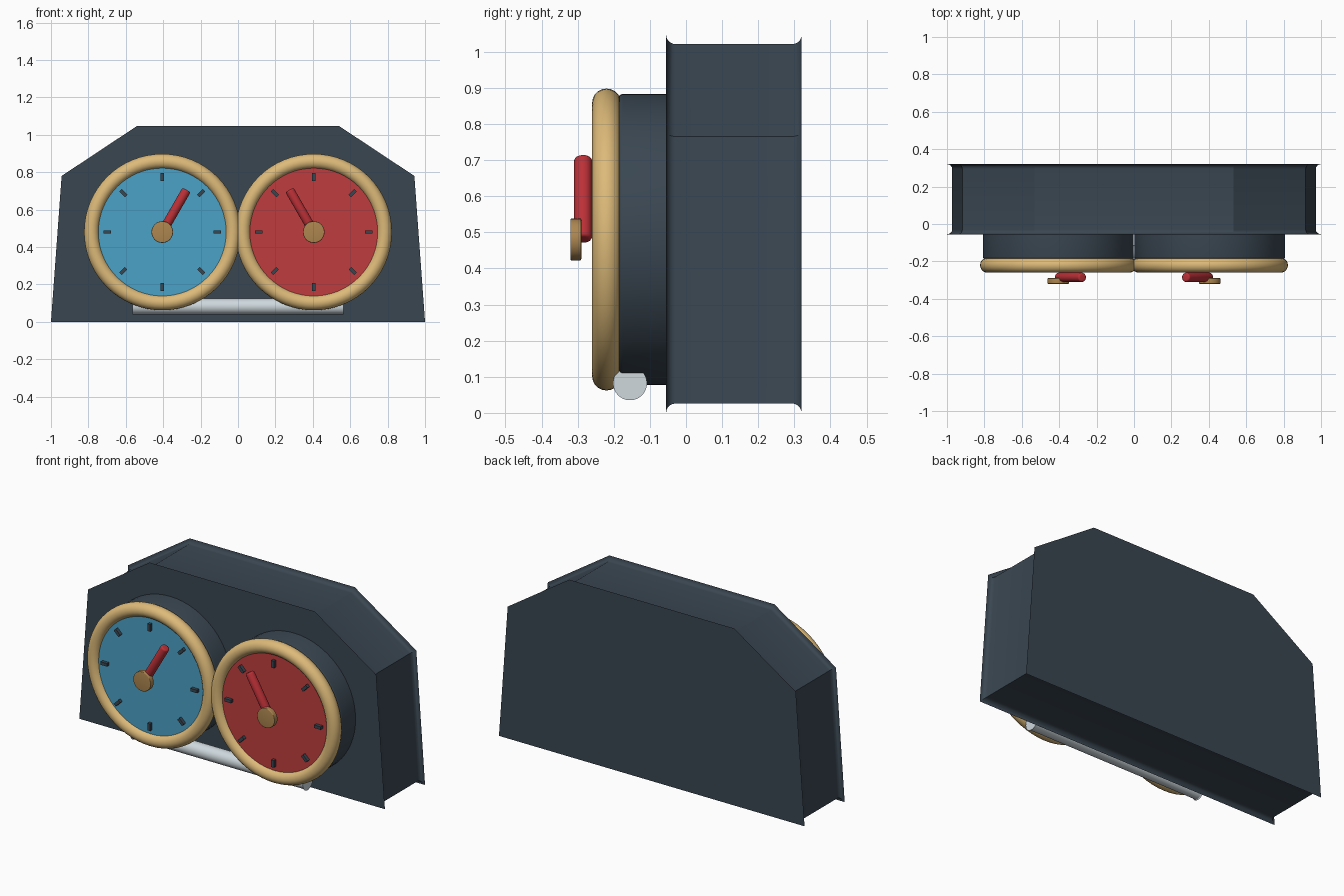
import bpy
import math
from mathutils import Vector, Matrix

cube = bpy.data.objects.get("Cube")
if cube:
    bpy.data.objects.remove(cube, do_unlink=True)


def material(name, rgb, rough=0.6):
    m = bpy.data.materials.new(name)
    m.use_nodes = True
    colour = (*rgb, 1)
    m.diffuse_color = colour
    bsdf = next(n for n in m.node_tree.nodes if n.type == "BSDF_PRINCIPLED")
    bsdf.inputs["Base Color"].default_value = colour
    bsdf.inputs["Roughness"].default_value = rough
    return m


slate = material("slate", (0.042, 0.062, 0.083))
cream_gold = material("cream gold", (0.72, 0.49, 0.19))
bronze = material("bronze", (0.42, 0.24, 0.08))
sky_blue = material("sky blue", (0.07, 0.36, 0.58))
brick_red = material("brick red", (0.52, 0.046, 0.048))
needle_red = material("needle red", (0.5, 0.03, 0.038))
silver = material("silver", (0.62, 0.69, 0.73))


def finish(obj, mat, angle=25):
    obj.data.materials.append(mat)
    bpy.ops.object.select_all(action="DESELECT")
    obj.select_set(True)
    bpy.context.view_layer.objects.active = obj
    bpy.ops.object.shade_smooth_by_angle(angle=math.radians(angle))
    return obj


def loft(name, rings, mat):
    """Skin a list of equal-length point rings and cap both ends."""
    n = len(rings[0])
    verts = [p for ring in rings for p in ring]
    faces = [(k * n + i, k * n + (i + 1) % n, (k + 1) * n + (i + 1) % n, (k + 1) * n + i)
             for k in range(len(rings) - 1) for i in range(n)]
    faces += [tuple(reversed(range(n))), tuple(range(len(verts) - n, len(verts)))]
    mesh = bpy.data.meshes.new(name)
    mesh.from_pydata(verts, [], faces)
    obj = bpy.data.objects.new(name, mesh)
    bpy.context.collection.objects.link(obj)
    return finish(obj, mat)


def turned(name, start, axis, profile, mat, sides=64):
    """Solid of revolution; profile holds (distance along axis, radius)."""
    axis = Vector(axis).normalized()
    u = axis.orthogonal().normalized()
    v = axis.cross(u)
    turns = [2 * math.pi * i / sides for i in range(sides)]
    rings = [[Vector(start) + axis * d + (u * math.cos(t) + v * math.sin(t)) * r for t in turns]
             for d, r in profile]
    return loft(name, rings, mat)


def rounded(length, radius, bevel, both=True):
    """Cylinder profile with rounded rims."""
    arc = [math.radians(a) for a in (0, 22.5, 45, 67.5, 90)]
    head = [(bevel * (1 - math.sin(t)), radius - bevel * (1 - math.cos(t))) for t in reversed(arc)]
    tail = [(length - d, r) for d, r in reversed(head)]
    return (head if both else [(0, radius)]) + tail


def flare(length, lip, steps=5):
    """(distance, inset) pairs for a body whose two ends sweep out to a lip."""
    arc = [math.pi / 2 * i / steps for i in range(steps + 1)]
    start = [(lip * (1 - math.cos(t)), lip * math.sin(t)) for t in arc]
    return start + [(length - d, s) for d, s in reversed(start)]


# Case: six-sided outline, flared to thin lips at front and back
half = [(1.0, 0.0), (0.943, 0.78), (0.54, 1.047)]
outline = [Vector(p) for p in half + [(-x, z) for x, z in reversed(half)]]


def inset(points, d):
    result = []
    for i, p in enumerate(points):
        a = (p - points[i - 1]).normalized()
        b = (points[(i + 1) % len(points)] - p).normalized()
        na, nb = Vector((-a.y, a.x)), Vector((-b.y, b.x))
        result.append(p + (na + nb) * d / (1 + na.dot(nb)))
    return result


loft("case", [[(p.x, -0.055 + d, p.y) for p in inset(outline, s)]
              for d, s in flare(0.375, 0.026)], slate)

# Bar under the dials
turned("lower_bar", (-0.565, -0.155, 0.082), (1, 0, 0),
       [(d, 0.047 - s) for d, s in flare(1.13, 0.005)], silver, 32)

# Dials
FRONT = (0, -1, 0)
HEIGHT = 0.48
for side, sign, face_mat in (("right", -1, sky_blue), ("left", 1, brick_red)):
    cx = 0.405 * sign
    turned(side + "_housing", (cx, -0.04, HEIGHT), FRONT,
           rounded(0.147, 0.403, 0.012, both=False), slate)
    turned(side + "_dial_face", (cx, -0.17, HEIGHT), FRONT,
           [(0, 0.345), (0.066, 0.345)], face_mat)

    bpy.ops.mesh.primitive_torus_add(
        major_radius=0.378, minor_radius=0.04, major_segments=64, minor_segments=20,
        location=(cx, -0.22, HEIGHT), rotation=(math.pi / 2, 0, 0))
    ring = bpy.context.object
    ring.name = side + "_rim"
    finish(ring, cream_gold, 40)

    # Eight hour marks
    for i in range(8):
        turn = Matrix.Rotation(i * math.pi / 4, 4, "Y")
        bpy.ops.mesh.primitive_cube_add(size=1)
        tick = bpy.context.object
        tick.name = f"{side}_tick_{i + 1}"
        tick.data.transform(Matrix.Translation((cx, -0.24, HEIGHT)) @ turn
                            @ Matrix.Translation((0, 0, 0.294))
                            @ Matrix.Diagonal((0.018, 0.032, 0.042, 1)))
        tick.data.materials.append(slate)

    # Needle leaning toward the middle, with its hub cap
    turned(side + "_needle", (cx, -0.285, HEIGHT), (-0.5 * sign, 0, 0.866),
           rounded(0.26, 0.025, 0.01), needle_red, 24)
    turned(side + "_hub", (cx, -0.29, HEIGHT), FRONT,
           rounded(0.03, 0.058, 0.004), bronze, 32)
